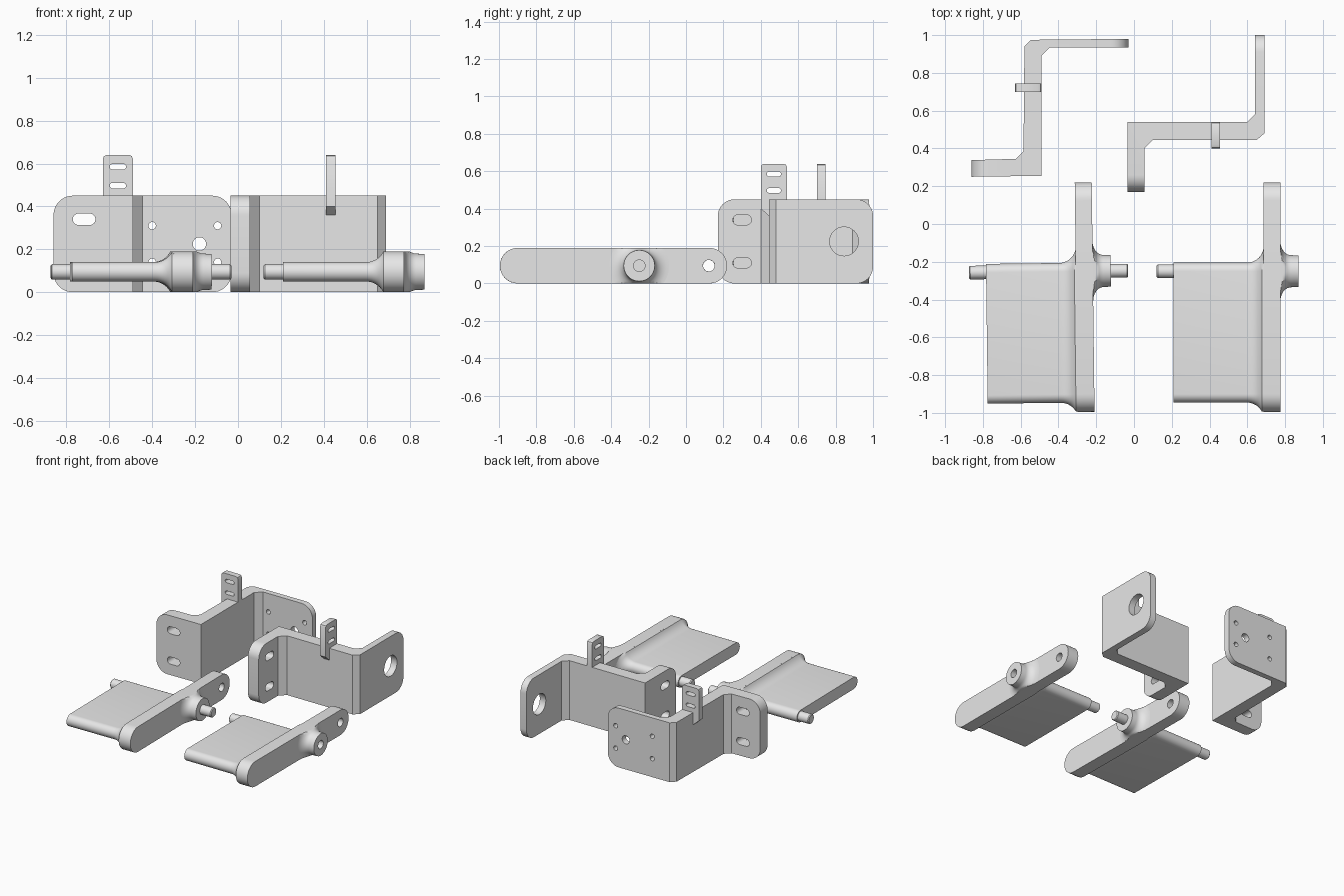
import bpy, bmesh, math
from mathutils import Matrix, Vector

if "Cube" in bpy.data.objects:
    bpy.data.objects.remove(bpy.data.objects["Cube"])

steel = bpy.data.materials.new("plain grey")
steel.diffuse_color = (0.8, 0.8, 0.8, 1)
steel.use_nodes = True
steel.node_tree.nodes["Principled BSDF"].inputs["Base Color"].default_value = steel.diffuse_color


def finish(bm, name):
    bmesh.ops.recalc_face_normals(bm, faces=bm.faces)
    me = bpy.data.meshes.new(name)
    bm.to_mesh(me)
    bm.free()
    me.materials.append(steel)
    ob = bpy.data.objects.new(name, me)
    bpy.context.collection.objects.link(ob)
    return ob


def stadium(u0, u1, v0, v1, n=16):
    """Outline with fully rounded ends, long direction along u."""
    r, vc = (v1 - v0) / 2, (v0 + v1) / 2
    pts = []
    for c, start in ((u1 - r, -90), (u0 + r, 90)):
        for i in range(n + 1):
            a = math.radians(start + 180 * i / n)
            pts.append((c + r * math.cos(a), vc + r * math.sin(a)))
    return pts


def circle(u, v, r, n=32):
    return [(u + r * math.cos(2 * math.pi * i / n), v + r * math.sin(2 * math.pi * i / n))
            for i in range(n)]


def place(axis, u, v, w):
    return {"x": (w, u, v), "y": (u, w, v), "z": (u, v, w)}[axis]


def loft(name, axis, sections):
    """Skin a list of (outline, position along axis)."""
    bm = bmesh.new()
    rings = [[bm.verts.new(place(axis, u, v, w)) for u, v in pts] for pts, w in sections]
    n = len(rings[0])
    for a, b in zip(rings, rings[1:]):
        for i in range(n):
            j = (i + 1) % n
            bm.faces.new((a[i], a[j], b[j], b[i]))
    bm.faces.new(rings[0])
    bm.faces.new(rings[-1][::-1])
    return finish(bm, name)


def prism(name, axis, pts, a, b):
    return loft(name, axis, [(pts, a), (pts, b)])


def cut(ob, cutters):
    bpy.context.view_layer.objects.active = ob
    for c in cutters:
        m = ob.modifiers.new("hole", "BOOLEAN")
        m.operation, m.solver, m.object = "DIFFERENCE", "EXACT", c
        bpy.ops.object.modifier_apply(modifier=m.name)
        bpy.data.objects.remove(c)


def round_ends(ob, test, r):
    """Round the edges whose two ends both satisfy the test."""
    bm = bmesh.new()
    bm.from_mesh(ob.data)
    edges = [e for e in bm.edges if all(test(v.co) for v in e.verts)
             and abs(e.verts[0].co.z - e.verts[1].co.z) < 1e-4]
    bmesh.ops.bevel(bm, geom=edges, offset=r, segments=10, profile=0.5,
                    affect="EDGES", clamp_overlap=False)
    bm.to_mesh(ob.data)
    bm.free()


H = 0.45

# Left bracket: folded plate with slotted front flange and drilled back flange
left = prism("left_bracket", "z", [
    (-0.86, 0.25), (-0.49, 0.255), (-0.49, 0.89), (-0.445, 0.935), (-0.03, 0.935),
    (-0.03, 0.98), (-0.545, 0.975), (-0.58, 0.94), (-0.585, 0.385), (-0.625, 0.345),
    (-0.86, 0.338)], 0, H)
round_ends(left, lambda c: c.x < -0.85 or c.x > -0.04, 0.09)
holes = [prism("cutter", "y", stadium(-0.77, -0.665, z - 0.027, z + 0.027), 0.2, 0.4)
         for z in (0.11, 0.34)]
holes += [prism("cutter", "y", circle(x, z, 0.017), 0.9, 1.05)
          for x in (-0.40, -0.095) for z in (0.14, 0.31)]
holes.append(prism("cutter", "y", circle(-0.18, 0.225, 0.031), 0.9, 1.05))
cut(left, holes)

# Right bracket: slotted front flange and one large bore in the back flange
right = prism("right_bracket", "z", [
    (-0.035, 0.17), (0.055, 0.17), (0.055, 0.40), (0.10, 0.445), (0.65, 0.445),
    (0.69, 0.48), (0.69, 1.0), (0.64, 1.0), (0.64, 0.58), (0.60, 0.54),
    (-0.035, 0.54)], 0, H)
round_ends(right, lambda c: c.y < 0.18 or c.y > 0.99, 0.09)
holes = [prism("cutter", "x", stadium(0.25, 0.35, z - 0.027, z + 0.027), -0.1, 0.1)
         for z in (0.11, 0.34)]
holes.append(prism("cutter", "x", circle(0.845, 0.225, 0.077, 48), 0.6, 0.75))
cut(right, holes)


# Upright slotted tabs standing on each bracket web
def tab(name, axis, u0, a, b):
    k, u1 = 0.018, u0 + 0.14
    ob = prism(name, axis, [
        (u0, 0.40), (u0 + 0.045, 0.36), (u0 + 0.06, 0.36), (u0 + 0.06, 0.44), (u1, 0.44),
        (u1, 0.64 - k), (u1 - 0.3 * k, 0.64 - 0.3 * k), (u1 - k, 0.64),
        (u0 + k, 0.64), (u0 + 0.3 * k, 0.64 - 0.3 * k), (u0, 0.64 - k)], a, b)
    c = u0 + 0.07
    cut(ob, [prism("cutter", axis, stadium(c - 0.038, c + 0.038, z - 0.013, z + 0.013),
                   a - 0.05, b + 0.05) for z in (0.497, 0.585)])
    return ob


tab("left_tab", "y", -0.63, 0.70, 0.745)
tab("right_tab", "x", 0.40, 0.41, 0.455)

# Pedals: arm, blade, flared hub and pivot pins
ZC, YC = 0.095, -0.25


def lathe_x(name, profile):
    """Turned part along x, flattened to the arm height."""
    return loft(name, "x", [([(u, min(max(v, 0), 0.19)) for u, v in circle(YC, ZC, r, 64)], x)
                            for x, r in profile])


def pin(name, x0, x1, tip):
    ends = [(x0, 0.036), (x1, 0.036)]
    k = 0.006
    ends = [(x0, 0.03), (x0 + k, 0.036), ends[1]] if tip < 0 else \
           [ends[0], (x1 - k, 0.036), (x1, 0.03)]
    return lathe_x(name, ends)


def pedal(side, has_pin):
    parts = []
    # arm
    arm = prism(side + "_arm", "x", stadium(-0.995, 0.22, 0, 0.19), 0.685, 0.775)
    cut(arm, [prism("cutter", "x", circle(0.122, ZC, 0.031), 0.6, 0.85)])
    parts.append(arm)
    # blade with a fillet running into the arm
    sections = [(0.21, 0.0), (0.597, 0.0)]
    R = 0.09
    for i in range(1, 10):
        t = R * math.sin(math.radians(i * 9))
        sections.append((0.597 + t, R - math.sqrt(R * R - t * t)))
    sections.append((0.69, 0.08))
    rings = []
    for x, d in sections:
        h = 0.045 + min(d, 0.0499)
        rings.append((stadium(-0.945 - min(d, 0.048), -0.205 + d, ZC - h, ZC + h), x))
    parts.append(loft(side + "_blade", "x", rings))
    # hub
    prof = [(0.77, 0.165), (0.775, 0.16)]
    for i in range(1, 9):
        a = math.radians(i * 90 / 8)
        prof.append((0.775 + 0.055 * (1 - math.cos(a)), 0.16 - 0.075 * math.sin(a)))
    prof = [(0.77, 0.16)] + prof[1:] + [(0.87, 0.083)]
    hub = lathe_x(side + "_hub", prof)
    if has_pin:
        parts.append(pin(side + "_hub_pin", 0.86, 0.962, 1))
    else:
        cut(hub, [prism("cutter", "x", circle(YC, ZC, 0.031), 0.79, 0.9)])
    parts += [hub, pin(side + "_blade_pin", 0.12, 0.22, -1)]
    return parts


pedal("right", False)
pivot = Vector((0.73, YC, 0))
move = (Matrix.Translation(pivot + Vector((-0.993, 0, 0)))
        @ Matrix.Rotation(math.radians(0.7), 4, "Z") @ Matrix.Translation(-pivot))
for ob in pedal("left", True):
    ob.data.transform(move)

# Smooth curved surfaces, keep edges sharp
bpy.ops.object.select_all(action="DESELECT")
for ob in bpy.context.scene.objects:
    ob.select_set(True)
    bpy.context.view_layer.objects.active = ob
bpy.ops.object.shade_smooth_by_angle(angle=math.radians(30))
